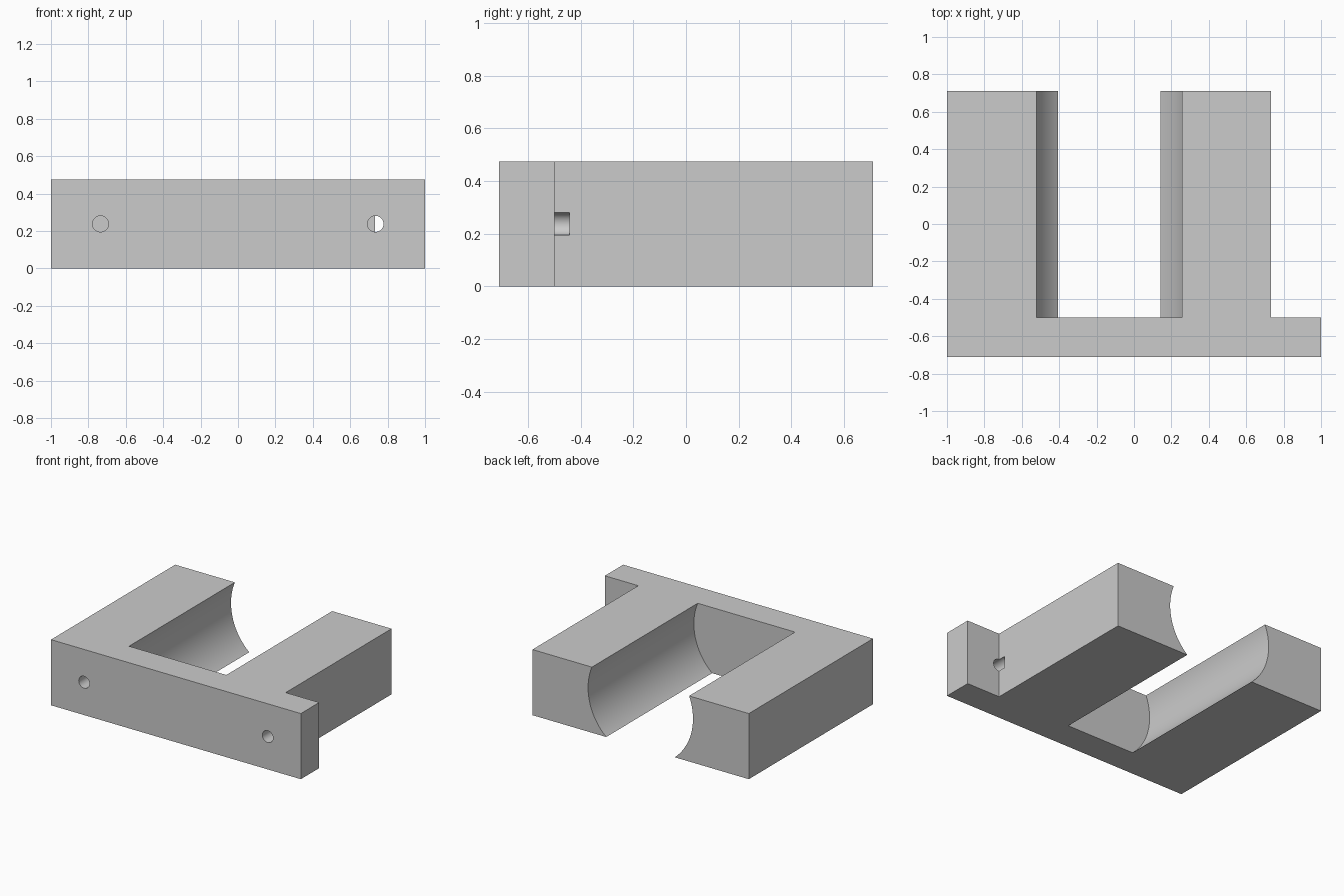
import bpy, bmesh, math

cube = bpy.data.objects.get("Cube")
if cube:
    bpy.data.objects.remove(cube, do_unlink=True)

HEIGHT = 0.475
FRONT, WALL_BACK, BACK = -0.71, -0.50, 0.71
ARM_SIDE = 0.732

grey = bpy.data.materials.new("plain grey")
grey.use_nodes = True
colour = (0.6, 0.6, 0.6, 1)
grey.diffuse_color = colour
grey.node_tree.nodes["Principled BSDF"].inputs["Base Color"].default_value = colour


def add_prism(name, outline, depth):
    """Extrude a flat plan outline upwards into a solid."""
    bm = bmesh.new()
    base = bm.faces.new([bm.verts.new((x, y, 0)) for x, y in outline])
    top = bmesh.ops.extrude_face_region(bm, geom=[base])
    verts = [v for v in top["geom"] if isinstance(v, bmesh.types.BMVert)]
    bmesh.ops.translate(bm, vec=(0, 0, depth), verts=verts)
    bmesh.ops.recalc_face_normals(bm, faces=bm.faces)
    mesh = bpy.data.meshes.new(name)
    bm.to_mesh(mesh)
    bm.free()
    obj = bpy.data.objects.new(name, mesh)
    bpy.context.collection.objects.link(obj)
    obj.data.materials.append(grey)
    return obj


def cut_round(obj, x, z, radius, y0, y1, segments):
    """Bore a cylinder running front to back out of a solid."""
    bpy.ops.mesh.primitive_cylinder_add(
        vertices=segments, radius=radius, depth=y1 - y0,
        location=(x, (y0 + y1) / 2, z), rotation=(math.pi / 2, 0, 0))
    cutter = bpy.context.object
    cutter.name = "round_cutter"
    cutter.hide_render = True
    cutter.data.materials.append(grey)
    mod = obj.modifiers.new("bore", "BOOLEAN")
    mod.operation = "DIFFERENCE"
    mod.solver = "EXACT"
    mod.object = cutter
    bpy.ops.object.select_all(action="DESELECT")
    obj.select_set(True)
    bpy.context.view_layer.objects.active = obj
    bpy.ops.object.modifier_apply(modifier=mod.name)
    bpy.data.objects.remove(cutter, do_unlink=True)


# Block with a front wall that overhangs on one side as a flange
bracket = add_prism("cradle_bracket", [
    (-1, FRONT), (1, FRONT), (1, WALL_BACK),
    (ARM_SIDE, WALL_BACK), (ARM_SIDE, BACK), (-1, BACK)], HEIGHT)

# Round channel between the two arms, open above and below
cut_round(bracket, -0.133, 0.318, 0.42, WALL_BACK, BACK + 0.2, 128)

# Blind screw holes through the front wall, just biting into the arms
for side in (-1, 1):
    cut_round(bracket, side * 0.735, HEIGHT / 2, 0.043, FRONT - 0.1, -0.443, 48)

bpy.ops.object.shade_smooth_by_angle(angle=math.radians(30))
